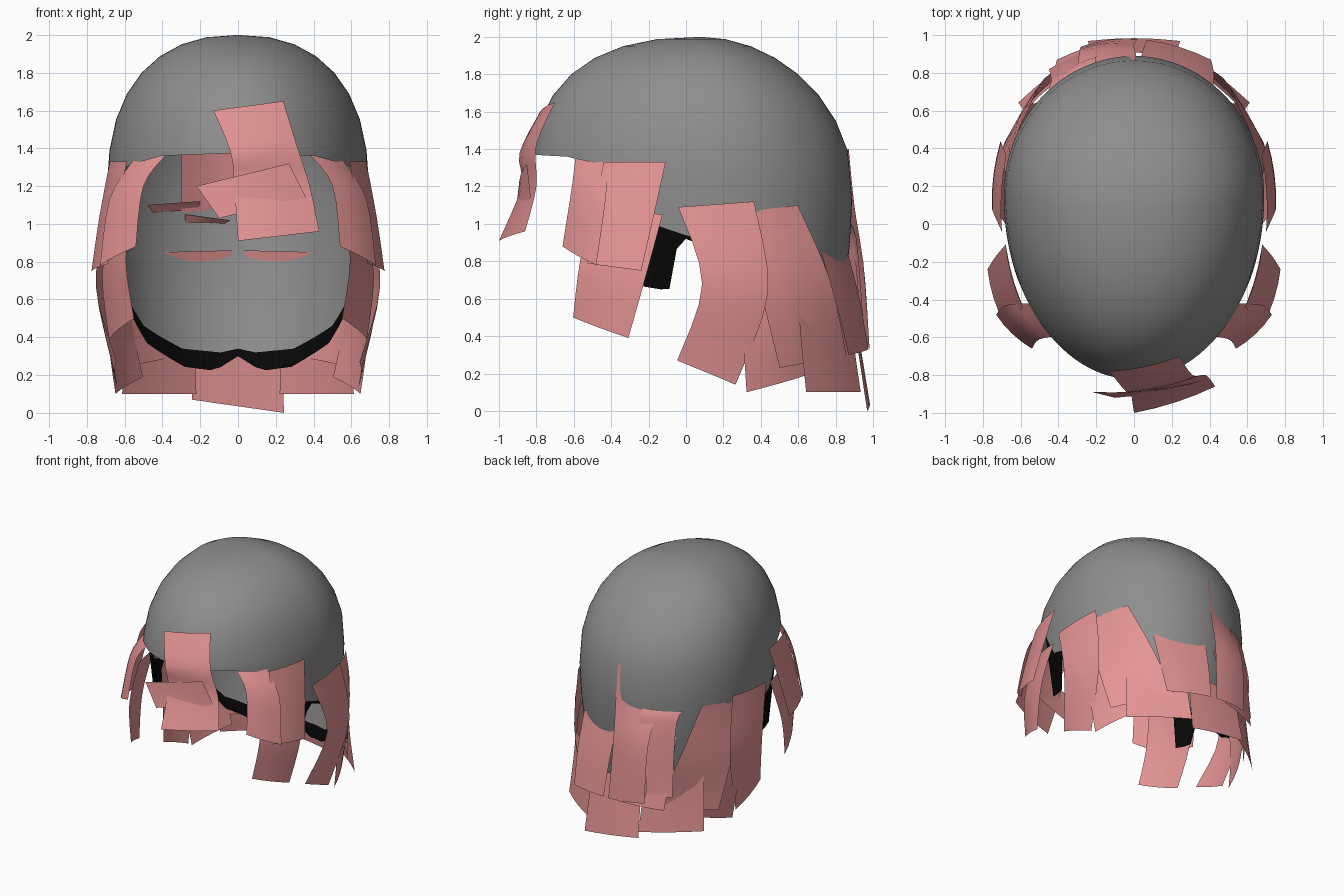
import bpy, math
from mathutils import Vector

if "Cube" in bpy.data.objects:
    bpy.data.objects.remove(bpy.data.objects["Cube"])


def material(name, rgb):
    m = bpy.data.materials.new(name)
    m.diffuse_color = (*rgb, 1)
    m.use_nodes = True
    m.node_tree.nodes["Principled BSDF"].inputs["Base Color"].default_value = m.diffuse_color
    return m


GREY = material("scalp grey", (0.27, 0.27, 0.27))
PINK = material("hair pink", (0.78, 0.295, 0.295))
BLACK = material("edge black", (0.002, 0.002, 0.002))


def make(name, verts, faces, mat):
    me = bpy.data.meshes.new(name)
    me.from_pydata(verts, [], faces)
    me.materials.append(mat)
    ob = bpy.data.objects.new(name, me)
    bpy.context.collection.objects.link(ob)
    for p in me.polygons:
        p.use_smooth = True
    return ob


def lookup(table, a):
    for (a0, z0), (a1, z1) in zip(table, table[1:]):
        if a <= a1:
            return z0 + (z1 - z0) * (a - a0) / (a1 - a0)
    return table[-1][1]


def egg(a, z, k=1.0):
    """Point at angle a (0 front, 90 right, 180 back) on the hair outline scaled by k."""
    c, s = math.cos(math.radians(a)), math.sin(math.radians(a))
    p = 2 / 2.2
    x = 0.69 * math.copysign(abs(s) ** p, s)
    y = math.copysign(abs(c) ** p, c) * (0.94 if c > 0 else 0.79)
    return Vector((x * k, 0.1 - y * k, z))


def skull(a, z):
    """Head surface: domed above, tapering towards the neck, narrower in front."""
    c, s = math.cos(math.radians(a)), math.sin(math.radians(a))
    h = max(0, (z - 1.2) / 0.8)
    taper = 1 - 0.15 * (max(0, 1.2 - z) / 0.87) ** 2
    kx = taper * max(0, 1 - h ** 2.35) ** (1 / 2.35)
    ky = kx if c > 0 else taper * max(0, 1 - h * h) ** 0.5
    return Vector((0.69 * s * kx, 0.15 - 0.07 * h * h - c * (0.98 if c > 0 else 0.74) * ky, z))


# Lower edge of the cap by angle, and how far the dark edge hangs below it
RIM = [(0, 1.375), (36, 1.36), (60, 1.3), (72, 0.99), (81, 0.94), (93, 0.88),
       (126, 0.46), (150, 0.34), (171, 0.32), (180, 0.34)]
DROP = [(63, 0), (66, 0.48), (72, 0.34), (75, 0.32), (78, 0.09), (81, 0.02), (126, 0.09),
        (165, 0.1), (180, 0.04)]
ANGLES = range(0, 360, 3)
n = len(ANGLES)
rim = [lookup(RIM, min(a, 360 - a)) for a in ANGLES]
drop = [lookup(DROP, max(63, min(a, 360 - a))) for a in ANGLES]


def ring_faces(rows, start=0):
    return [(start + r * n + i, start + (r + 1) * n + i,
             start + (r + 1) * n + (i + 1) % n, start + r * n + (i + 1) % n)
            for r in range(rows - 1) for i in range(n)]


# Scalp cap: level rings over the crown, then rings blending to the rim
verts = [(0, 0.08, 2)]
CROWN = 7
for r in range(1, CROWN + 1):
    verts += [skull(a, 2 - 0.61 * (r / CROWN) ** 2) for a in ANGLES]
for t in (0.25, 0.5, 0.75, 1):
    verts += [skull(a, 1.39 + (z - 1.39) * t) for a, z in zip(ANGLES, rim)]
faces = [(0, 1 + i, 1 + (i + 1) % n) for i in range(n)] + ring_faces(CROWN + 4, 1)
make("scalp_cap", verts, faces, GREY)

# Dark edge: sideburns, ear line and nape
verts = [skull(a, z) for a, z in zip(ANGLES, rim)]
verts += [skull(a, z - d) for a, z, d in zip(ANGLES, rim, drop)]
faces = [f for i, f in enumerate(ring_faces(2)) if drop[i] + drop[(i + 1) % n] > 0]
make("dark_hairline", verts, faces, BLACK)


def strip(name, rows, side=1, bulge=0.015, cols=4):
    """Hair sheet from rows of (one edge, other edge), top to bottom."""
    rows = [(Vector(a), Vector(b)) for a, b in rows]
    last = len(rows) - 1
    fine = []
    for i in range(last):      # smooth the sheet along its length
        q = [rows[max(0, min(last, i + k))] for k in (-1, 0, 1, 2)]
        for t in (0, 0.25, 0.5, 0.75):
            fine.append([0.5 * (2 * q[1][e] + (q[2][e] - q[0][e]) * t
                         + (2 * q[0][e] - 5 * q[1][e] + 4 * q[2][e] - q[3][e]) * t * t
                         + (3 * q[1][e] - q[0][e] - 3 * q[2][e] + q[3][e]) * t ** 3)
                         for e in (0, 1)])
    fine.append(rows[-1])
    verts = []
    for a, b in fine:
        for j in range(cols + 1):
            u = j / cols
            p = a.lerp(b, u)
            p += Vector((p.x, p.y, 0)).normalized() * bulge * 4 * u * (1 - u)
            verts.append((p.x * side, p.y, p.z))
    w = cols + 1
    faces = [(r * w + j, r * w + j + 1, (r + 1) * w + j + 1, (r + 1) * w + j)[::-side]
             for r in range(len(fine) - 1) for j in range(cols)]
    make(name, verts, faces, PINK)


def lock(name, top, top_z, low, low_z, flare, sweep=0, sides=(1, -1)):
    """Lock wrapped on the head: edge angles and heights at top and bottom,
    head scale at top, middle and bottom, and a sideways sweep at the middle."""
    rows = []
    for t, k in zip((0, 0.5, 1), flare):
        rows.append([egg(top[e] + (low[e] - top[e]) * t + sweep * 4 * t * (1 - t),
                         top_z[e] + (low_z[e] - top_z[e]) * t, k) for e in (0, 1)])
    for s in sides:
        label = "" if len(sides) == 1 else ("right_" if s > 0 else "left_")
        strip(label + name, rows, s)


# Locks repeated on both sides
for s, label in ((1, "right"), (-1, "left")):
    strip(label + "_temple_lock", [((.38, -.59, 1.365), (.56, -.42, 1.33)),
                                   ((.50, -.61, 1.2), (.68, -.43, 1.13)),
                                   ((.54, -.66, .88), (.73, -.48, .78))], s)
lock("cheek_lock", (57, 79), (1.33, 1.33), (57, 74), (0.79, 0.75), (1.0, 1.09, 1.165))
lock("jaw_lock", (53, 78), (1.1, 1.05), (47, 68), (0.5, 0.39), (1.0, 1.08, 1.06), 1)
lock("ear_lock", (83, 107), (1.09, 1.12), (82, 101), (0.27, 0.14), (1.02, 1.09, 0.94), 7)
lock("rear_side_lock", (100, 127), (1.06, 1.1), (117, 156), (0.23, 0.3), (1.0, 1.06, 1.04))
lock("side_hem", (100, 125), (0.75, 0.75), (105, 133), (0.1, 0.19), (1.0, 1.02, 0.97))
lock("rear_hem", (126, 162), (0.6, 0.6), (127, 165), (0.1, 0.1), (1.02, 1.05, 1.09))
lock("back_lock", (178, 143), (0.86, 0.85), (176, 150), (0.33, 0.3), (0.965, 1.05, 1.11))

# Single locks at the nape and back
lock("nape_hem", (196, 164), (0.5, 0.5), (196, 164), (0.07, 0), (1.04, 1.09, 1.14), 0, (1,))
strip("tall_back_lock", [((-.3, .72, 1.38), (.01, .87, 1.4)), ((-.3, .79, 1.12), (.01, .9, 1.1)),
                         ((-.29, .91, .8), (0, .945, .8)), ((-.28, .94, .35), (.02, .98, .33))])
strip("inner_back_lock", [((-.48, .63, 1.1), (-.2, .8, 1.12)), ((-.44, .75, .98), (-.2, .885, 1.0)),
                          ((-.45, .82, .4), (-.15, .94, .4))])
strip("middle_back_lock", [((-.28, .79, 1.05), (-.04, .84, 1.02)), ((-.28, .86, .89), (-.08, .91, .93)),
                           ((-.28, .92, .4), (-.04, .95, .4))])

# Fringe
strip("fringe_lock", [((-.13, -.78, 1.6), (.24, -.70, 1.65)), ((-.04, -.89, 1.38), (.31, -.80, 1.42)),
                      ((-.02, -.88, 1.2), (.38, -.8, 1.2)), ((0, -1, .91), (.43, -.86, .96))])
strip("cross_fringe", [((-.22, -.89, 1.2), (.27, -.85, 1.32)), ((-.1, -.92, 1.03), (.36, -.83, 1.14))])
